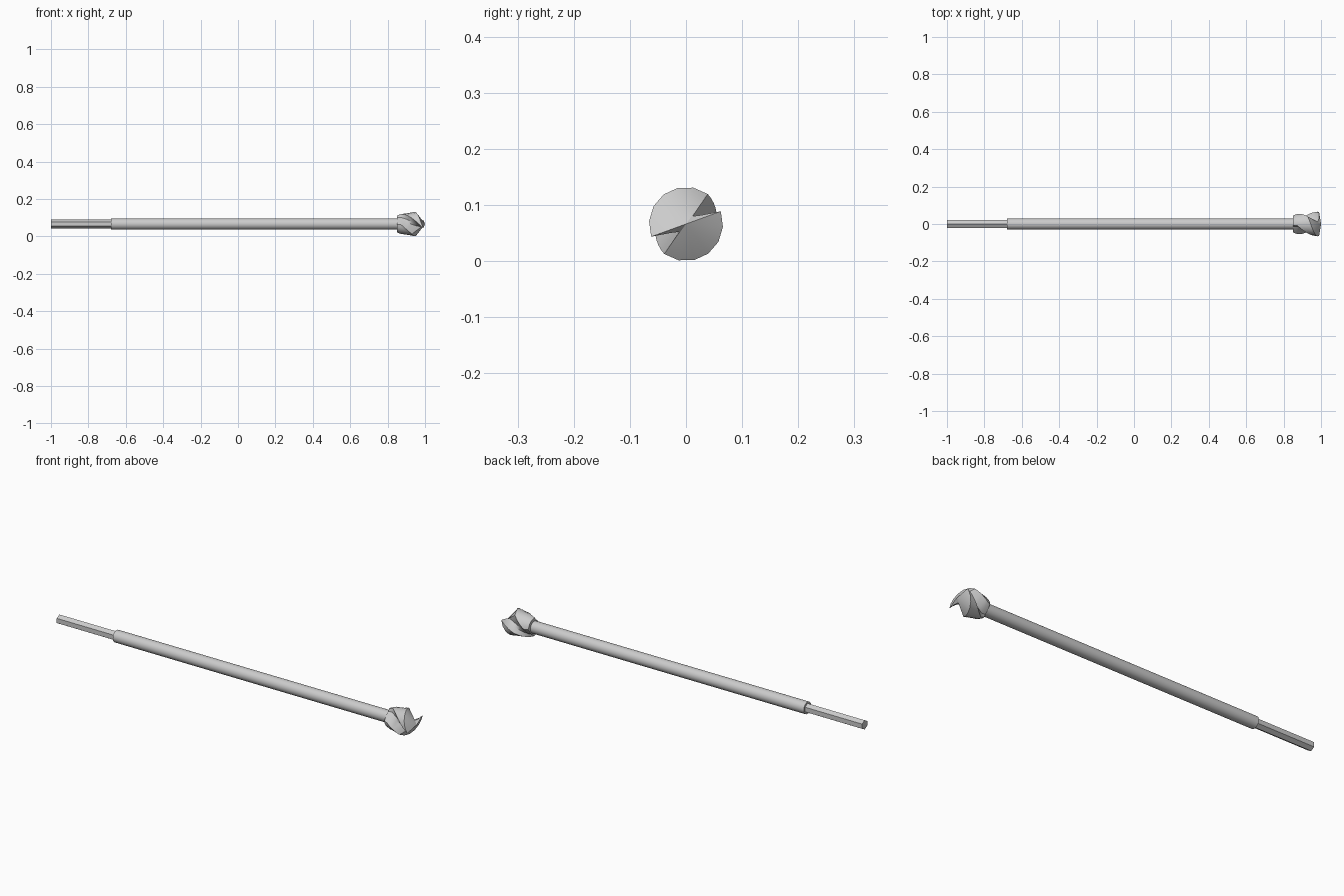
import bpy, bmesh, math

if "Cube" in bpy.data.objects:
    bpy.data.objects.remove(bpy.data.objects["Cube"])

AXIS_Z = 0.066


def rod(name, x0, x1, r, sides):
    # cylinder or prism lying along x
    bpy.ops.mesh.primitive_cylinder_add(
        vertices=sides, radius=r, depth=x1 - x0,
        location=((x0 + x1) / 2, 0, AXIS_Z), rotation=(math.pi / 2, 0, math.pi / 2))
    ob = bpy.context.object
    ob.name = name
    # turn so that a vertex points up
    bpy.context.view_layer.update()
    return ob


# hexagonal shank and round shaft
shank = rod("hex_shank", -1.0, -0.66, 0.0235, 6)
shaft = rod("shaft", -0.68, 0.87, 0.030, 24)
bpy.ops.object.shade_smooth_by_angle(angle=math.radians(30))

# cutting head: one half of the front outline as (angle, radius, front x)
half = [(20, 0.066, 0.990), (30, 0.032, 0.988), (50, 0.018, 0.982)]
LAND = 6
for i in range(LAND):
    f = i / LAND
    half.append((54 + 146 * f, 0.066, 0.930 + 0.060 * f))
outline = half + [(a + 180, r, x) for a, r, x in half]

BACK, TWIST, LEVELS = 0.872, 15.0, 6
bm = bmesh.new()


def point(x, r, a):
    return bm.verts.new((x, r * math.cos(a), AXIS_Z + r * math.sin(a)))


# helical sections from back to front, then a tapered collar behind them
rings = []
for j in range(LEVELS + 1):
    t = j / LEVELS
    ring = []
    for a, r, xf in outline:
        x = BACK + t * (xf - BACK)
        r_back = 0.054 if r > 0.06 else 0.037
        ring.append(point(x, r_back + t * (r - r_back),
                          math.radians(a) - TWIST * (xf - x)))
    rings.append(ring)
collar = [point(0.85, 0.045 if r > 0.06 else 0.036,
                math.radians(a) - TWIST * (xf - BACK)) for a, r, xf in outline]
rings.insert(0, collar)

n = len(outline)
for lo, hi in zip(rings, rings[1:]):
    for i in range(n):
        k = (i + 1) % n
        bm.faces.new((lo[i], lo[k], hi[k], hi[i]))
# pointed front and flat back as fans
tip = bm.verts.new((1.0, 0, AXIS_Z))
hub = bm.verts.new((0.85, 0, AXIS_Z))
for i in range(n):
    k = (i + 1) % n
    bm.faces.new((rings[-1][i], rings[-1][k], tip))
    bm.faces.new((collar[k], collar[i], hub))
bmesh.ops.recalc_face_normals(bm, faces=bm.faces)
mesh = bpy.data.meshes.new("cutting_head")
bm.to_mesh(mesh)
bm.free()
head = bpy.data.objects.new("cutting_head", mesh)
bpy.context.collection.objects.link(head)
bpy.ops.object.select_all(action='DESELECT')
head.select_set(True)
bpy.context.view_layer.objects.active = head
bpy.ops.object.shade_smooth_by_angle(angle=math.radians(35))
